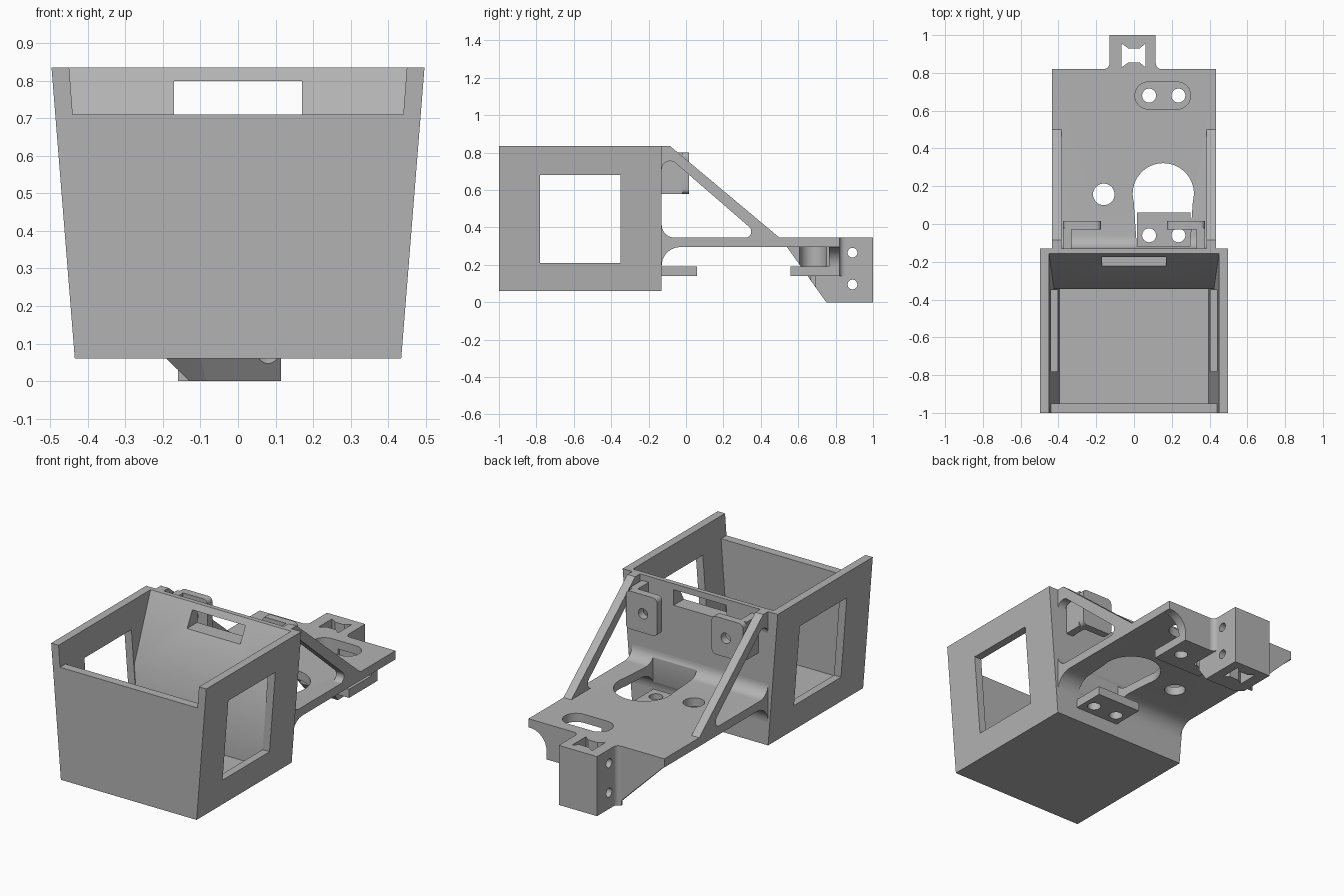
import bpy, bmesh, math
from mathutils import Vector

if "Cube" in bpy.data.objects:
    bpy.data.objects.remove(bpy.data.objects["Cube"])

mat = bpy.data.materials.new("plain_grey")
mat.diffuse_color = (0.45, 0.45, 0.45, 1)
mat.use_nodes = True
mat.node_tree.nodes["Principled BSDF"].inputs["Base Color"].default_value = mat.diffuse_color


def arc(cx, cy, r, a0, a1, n=10):
    return [(cx + r * math.cos(math.radians(a0 + (a1 - a0) * i / n)),
             cy + r * math.sin(math.radians(a0 + (a1 - a0) * i / n))) for i in range(n + 1)]


def circle(cx, cy, r, n=32):
    return arc(cx, cy, r, 0, 360, n)[:-1]


def rect(a, b, c, d):
    return [(a, c), (b, c), (b, d), (a, d)]


def pill(x0, x1, y, r):
    return arc(x1 - r, y, r, -90, 90, 14) + arc(x0 + r, y, r, 90, 270, 14)


def finish(name, bm):
    bmesh.ops.recalc_face_normals(bm, faces=bm.faces[:])
    me = bpy.data.meshes.new(name)
    bm.to_mesh(me)
    bm.free()
    ob = bpy.data.objects.new(name, me)
    bpy.context.collection.objects.link(ob)
    me.materials.append(mat)
    return ob


def prism(name, pts, axis, a, b, width=None):
    """Extrude a profile along an axis; width(z) tapers x when given."""
    bm = bmesh.new()
    rings = []
    for t in (a, b):
        ring = []
        for p, q in pts:
            co = {"x": (t, p, q), "y": (p, t, q), "z": (p, q, t)}[axis]
            if width:
                co = (co[0] * width(co[2]), co[1], co[2])
            ring.append(bm.verts.new(co))
        rings.append(ring)
    n = len(pts)
    bm.faces.new(rings[0])
    bm.faces.new(rings[1])
    for i in range(n):
        j = (i + 1) % n
        bm.faces.new((rings[0][i], rings[0][j], rings[1][j], rings[1][i]))
    return finish(name, bm)


def hull(name, pts):
    bm = bmesh.new()
    for p in pts:
        bm.verts.new(p)
    bmesh.ops.convex_hull(bm, input=bm.verts[:])
    bmesh.ops.dissolve_limit(bm, angle_limit=0.01, verts=bm.verts[:], edges=bm.edges[:])
    return finish(name, bm)


def cut(ob, *args):
    c = prism("cutter", *args)
    m = ob.modifiers.new("cut", "BOOLEAN")
    m.operation = "DIFFERENCE"
    m.solver = "EXACT"
    m.object = c
    select(ob)
    bpy.ops.object.modifier_apply(modifier=m.name)
    bpy.data.objects.remove(c)


def select(ob):
    bpy.ops.object.select_all(action="DESELECT")
    ob.select_set(True)
    bpy.context.view_layer.objects.active = ob


# Tapered open box with side windows and a slot in the back wall
outer = lambda z: 0.435 + (z - 0.06) * 0.062 / 0.775
inner = lambda z: 0.395 + (z - 0.11) * 0.055 / 0.725
box = prism("box", rect(-1, -0.13, 0.06, 0.835), "x", -1, 1, outer)
cut(box, [(-0.95, 0.11), (-0.345, 0.11), (-0.345, 0.48), (-0.157, 0.835),
          (-0.157, 0.9), (-0.95, 0.9)], "x", -1, 1, inner)
cut(box, rect(-1.1, -0.9, 0.71, 0.9), "x", -1, 1, inner)
cut(box, rect(-0.78, -0.35, 0.21, 0.68), "x", -0.7, 0.7)
cut(box, rect(-0.17, 0.17, 0.71, 0.80), "y", -0.4, 0)

# Base plate, filleted into the box above and below
plate = prism("base_plate", [(-0.14, 0.195)] + arc(-0.03, 0.195, 0.1, 180, 90)
              + [(0.82, 0.295), (0.82, 0.345)] + arc(-0.06, 0.415, 0.07, 270, 180)
              + [(-0.14, 0.415)], "x", -0.435, 0.435)
cut(plate, arc(0.155, 0.16, 0.162, -15, 195, 32) + [(0.015, -0.12), (0.295, -0.12)],
    "z", 0.1, 0.6)
cut(plate, circle(-0.16, 0.157, 0.057), "z", 0.1, 0.6)
cut(plate, pill(0.005, 0.30, 0.68, 0.072), "z", 0.2, 0.4)

# Diagonal side struts
for s, side in ((-1, "left"), (1, "right")):
    strut = prism(side + "_strut", [(-0.14, 0.32), (-0.14, 0.835), (-0.085, 0.835),
                                    (0.5, 0.345), (0.5, 0.32)], "x", s * 0.385, s * 0.435)
    cut(strut, [(-0.16, 0.415)] + arc(-0.06, 0.415, 0.07, 180, 270)
        + arc(0.315, 0.378, 0.034, -90, 50)
        + arc(-0.085, 0.71, 0.045, 50, 180) + [(-0.16, 0.71)], "x", s * 0.3, s * 0.5)

    # Drilled lug on the back wall, held by an outer web
    x0, x1 = sorted((s * 0.175, s * 0.375))
    r = 0.025
    corners = (arc(x1 - r, 0.80 - r, r, 0, 90, 6) + arc(x0 + r, 0.80 - r, r, 90, 180, 6)
               + arc(x0 + r, 0.58 + r, r, 180, 270, 6) + arc(x1 - r, 0.58 + r, r, 270, 360, 6))
    lug = prism(side + "_lug", corners, "y", -0.03, 0.015)
    cut(lug, circle(s * 0.265, 0.69, 0.03, 24), "y", -0.1, 0.1)
    prism(side + "_lug_web", rect(-0.14, -0.02, 0.58, 0.80), "x", s * 0.33, s * 0.375)

# Front screw tab under the plate
front_tab = prism("front_tab", rect(0.015, 0.30, -0.14, 0.06), "z", 0.14, 0.19)
# Rear screw tab and the flared wall carrying it
rear_tab = prism("rear_tab", rect(0.005, 0.32, 0.56, 0.82), "z", 0.14, 0.19)
rear_wall = prism("rear_wall", [(0.1, 0.14), (0.32, 0.14), (0.32, 0.19)]
                  + arc(0.425, 0.19, 0.105, 180, 90) + [(0.1, 0.295)], "y", 0.765, 0.82)

# Sloping gusset from the plate down to the end block
gusset = hull("gusset", [(-0.16, 0.54, 0.295), (-0.43, 0.80, 0.295), (-0.43, 0.82, 0.295),
                         (0.115, 0.54, 0.295), (0.115, 0.82, 0.295), (-0.13, 0.785, 0),
                         (-0.085, 0.75, 0), (-0.13, 0.82, 0), (0.115, 0.75, 0),
                         (0.115, 0.82, 0)])
cut(gusset, pill(0.005, 0.30, 0.68, 0.072), "z", 0.19, 0.4)
for x in (0.08, 0.235):
    cut(front_tab, circle(x, -0.06, 0.037, 24), "z", 0, 0.3)
    cut(rear_tab, circle(x, 0.68, 0.037, 24), "z", 0, 0.3)
cut(gusset, circle(0.08, 0.68, 0.037, 24), "z", -0.1, 0.3)

# End block with a waisted vertical socket and cross holes
block = prism("end_block", rect(-0.13, 0.115, 0.80, 1.0), "z", 0, 0.345)
cut(block, [(-0.065, 0.955), (-0.03, 0.93), (0.03, 0.93), (0.06, 0.955),
            (0.06, 0.83), (0.03, 0.855), (-0.03, 0.855), (-0.065, 0.83)], "z", -0.1, 0.5)
for z in (0.095, 0.265):
    cut(block, circle(0.89, z, 0.026, 24), "x", -0.3, 0.3)

# Small fillets where the block meets the plate edge
for s, x in ((-1, -0.13), (1, 0.115)):
    prism("block_fillet", [(x - s * 0.01, 0.81), (x + s * 0.03, 0.81)]
          + [(x + s * 0.03 - s * 0.03 * math.sin(t * math.pi / 12),
              0.85 - 0.03 * math.cos(t * math.pi / 12)) for t in range(7)]
          + [(x - s * 0.01, 0.85)], "z", 0.0 if s < 0 else 0.14, 0.345)

for ob in list(bpy.context.scene.objects):
    select(ob)
    bpy.ops.object.shade_smooth_by_angle(angle=math.radians(30))
